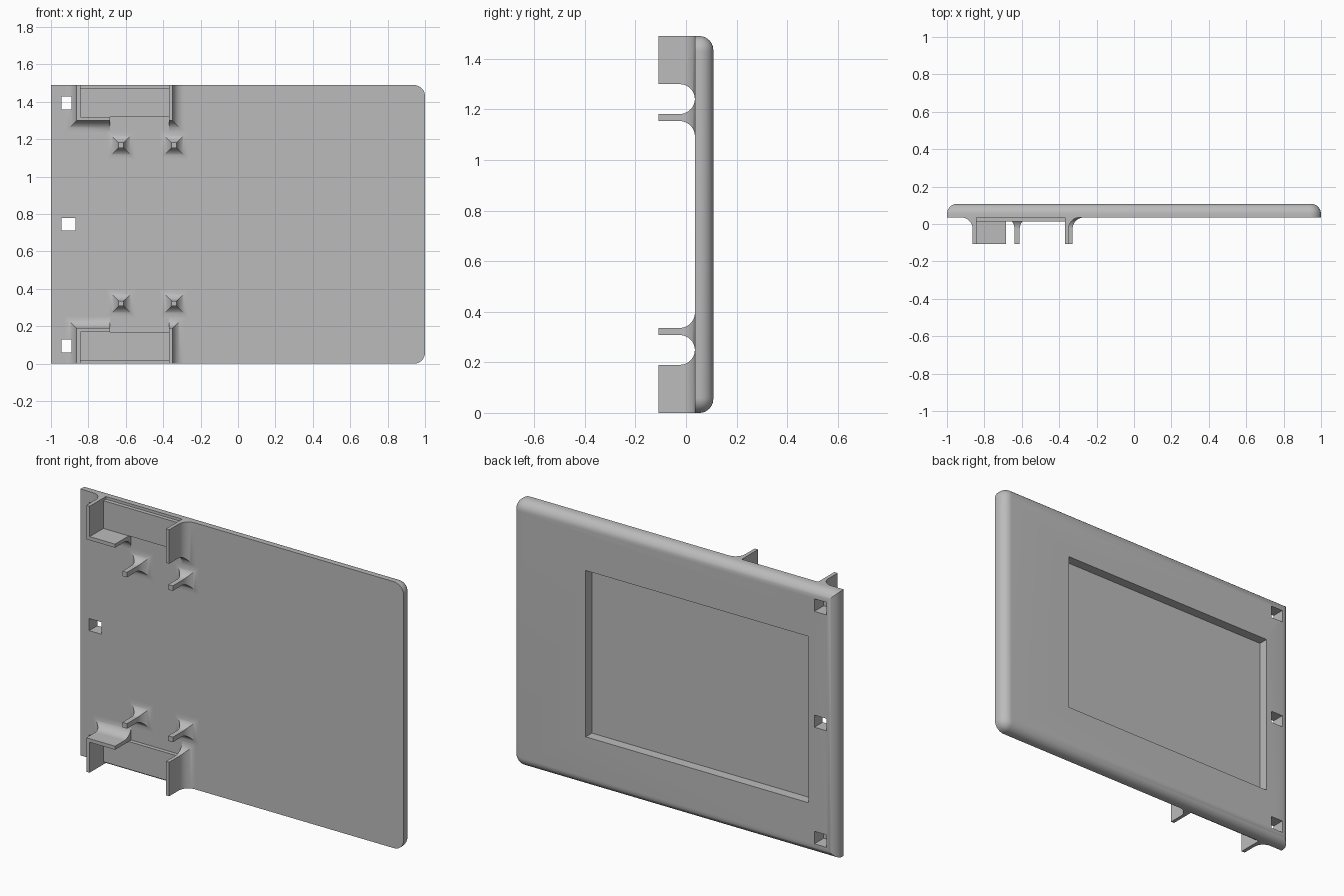
import bpy, bmesh, math

H = 1.49                      # panel height
FRONT, BACK, TIP = 0.035, 0.108, -0.108
R = 0.06                      # flare radius where supports meet the panel

cube = bpy.data.objects.get("Cube")
if cube:
    bpy.data.objects.remove(cube, do_unlink=True)

grey = bpy.data.materials.new("matte_grey")
grey.use_nodes = True
grey.diffuse_color = (0.5, 0.5, 0.5, 1)
grey.node_tree.nodes["Principled BSDF"].inputs["Base Color"].default_value = (0.5, 0.5, 0.5, 1)


def finish(name, bm):
    bmesh.ops.recalc_face_normals(bm, faces=bm.faces)
    mesh = bpy.data.meshes.new(name)
    bm.to_mesh(mesh)
    bm.free()
    mesh.materials.append(grey)
    ob = bpy.data.objects.new(name, mesh)
    bpy.context.collection.objects.link(ob)
    return ob


def box_bm(x0, x1, y0, y1, z0, z1):
    bm = bmesh.new()
    bmesh.ops.create_cube(bm, size=1)
    for v in bm.verts:
        v.co = (x1 if v.co.x > 0 else x0, y1 if v.co.y > 0 else y0, z1 if v.co.z > 0 else z0)
    return bm


def select_only(ob):
    bpy.ops.object.select_all(action='DESELECT')
    ob.select_set(True)
    bpy.context.view_layer.objects.active = ob


def smooth(ob):
    select_only(ob)
    bpy.ops.object.shade_smooth_by_angle(angle=math.radians(30))


def cut(ob, *dims):
    cutter = finish("cutter", box_bm(*dims))
    cutter.hide_render = True
    select_only(ob)
    mod = ob.modifiers.new("cut", 'BOOLEAN')
    mod.operation, mod.solver, mod.object = 'DIFFERENCE', 'EXACT', cutter
    bpy.ops.object.modifier_apply(modifier=mod.name)
    bpy.data.objects.remove(cutter, do_unlink=True)


def flared(name, outline, flip):
    """Loft an outline (x, z, flare_x, flare_z) from its tip to the panel, widening at the base."""
    steps = 12
    rings = [(TIP, 0)]
    for i in range(steps + 1):
        a = i / steps * math.pi / 2
        rings.append((FRONT - R + R * math.sin(a), R * (1 - math.cos(a))))
    rings.append((FRONT + 0.005, R))
    bm = bmesh.new()
    loops = []
    for y, grow in rings:
        loop = []
        for x, z, fx, fz in outline:
            zz = z + fz * grow
            loop.append(bm.verts.new((x + fx * grow, y, H - zz if flip else zz)))
        loops.append(loop)
    n = len(outline)
    for a, b in zip(loops, loops[1:]):
        for i in range(n):
            j = (i + 1) % n
            bm.faces.new((a[i], a[j], b[j], b[i]))
    bm.faces.new(loops[0])
    bm.faces.new(loops[-1])
    return finish(name, bm)


# Panel: rounded corners on one end, rounded rim all round the back
bm = box_bm(-1, 1, FRONT, BACK, 0, H)
corners = [e for e in bm.edges if all(v.co.x > 0.9 for v in e.verts)
           and abs(e.verts[0].co.y - e.verts[1].co.y) > 0.01]
bmesh.ops.bevel(bm, geom=corners, offset=0.06, segments=10, profile=0.5, affect='EDGES')
rim = [e for e in bm.edges if all(v.co.y > BACK - 0.001 for v in e.verts)]
bmesh.ops.bevel(bm, geom=rim, offset=0.055, segments=10, profile=0.5, affect='EDGES')
panel = finish("panel", bm)

# Recess in the back and three square holes along one end
cut(panel, -0.835, 0.545, BACK - 0.055, 0.3, 0.28, 1.21)
holes = [(0.06, 0.13), (0.712, 0.78), (1.36, 1.43)]
HX = (-0.945, -0.87)
for z0, z1 in holes:
    cut(panel, *HX, -0.02, 0.3, z0, z1)
smooth(panel)

# Supports, repeated at the bottom and top edges
corner_outline = [(-0.863, H, -1, 0), (-0.863, 1.3, -1, -1), (-0.685, 1.3, 0, -1),
                  (-0.685, 1.32, 0, 0), (-0.842, 1.32, 0, 0), (-0.842, H, 0, 0)]
wall_outline = [(-0.37, H, 0, 0), (-0.37, 1.3, 0, -1), (-0.35, 1.3, 1, -1), (-0.35, H, 1, 0)]
PZ, PH = 1.168, 0.014

for side, flip in (("lower", True), ("upper", False)):
    bracket = flared(side + "_corner_bracket", corner_outline, flip)
    hz = holes[0] if flip else holes[2]
    cut(bracket, *HX, 0.0257, 0.3, *hz)
    smooth(bracket)
    smooth(flared(side + "_side_wall", wall_outline, flip))
    for label, px in (("outer", -0.625), ("inner", -0.342)):
        square = [(px + sx * PH, PZ + sz * PH, sx, sz)
                  for sx, sz in ((-1, -1), (1, -1), (1, 1), (-1, 1))]
        smooth(flared(f"{side}_{label}_post", square, flip))
    # Raised pad between the walls
    z0, z1 = (H - 1.475, H - 1.32) if flip else (1.32, 1.475)
    finish(side + "_pad", box_bm(-0.842, -0.37, 0.013, FRONT + 0.005, z0, z1))
